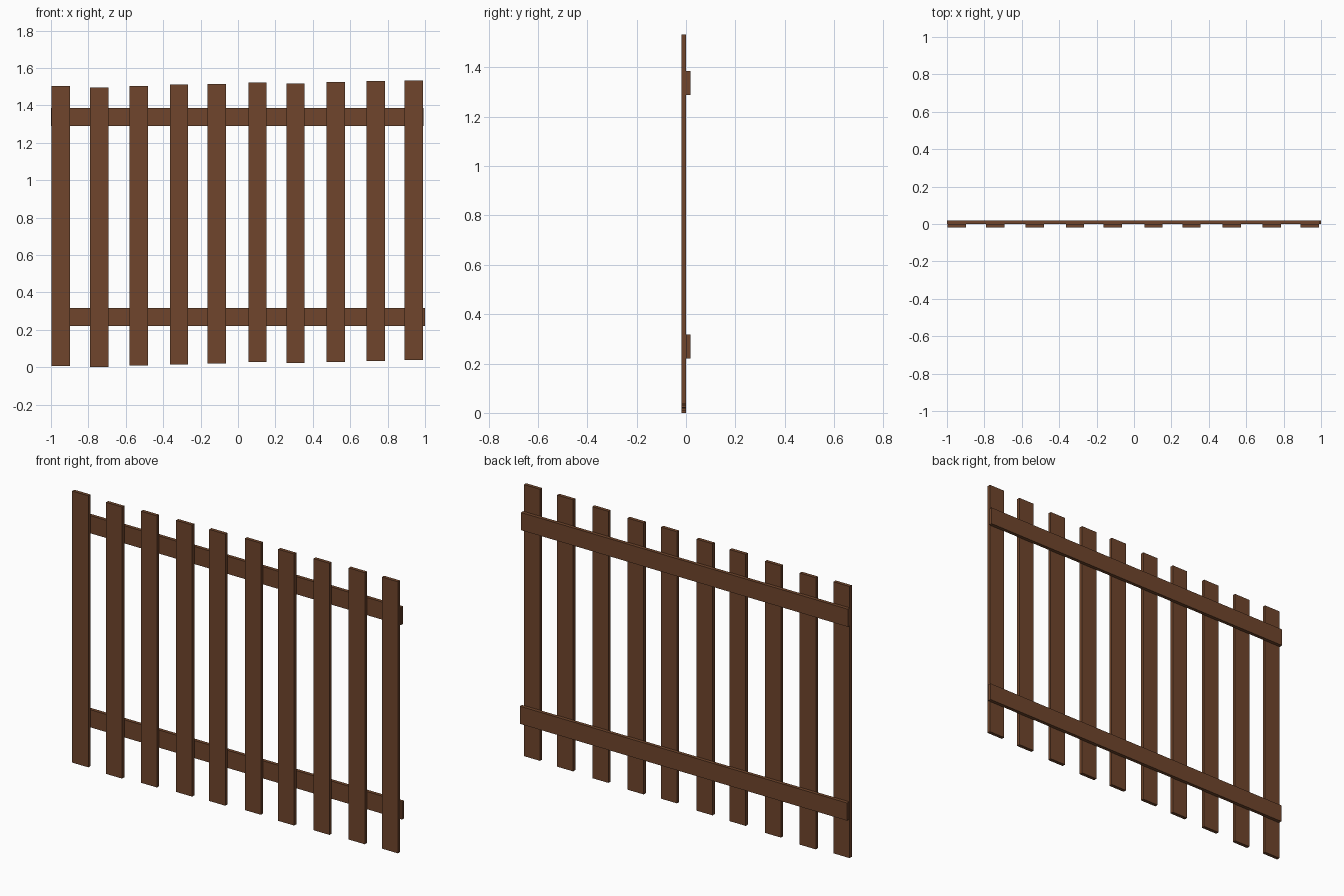
import bpy

if "Cube" in bpy.data.objects:
    bpy.data.objects.remove(bpy.data.objects["Cube"])

wood = bpy.data.materials.new("brown_wood")
wood.diffuse_color = (0.16, 0.06, 0.025, 1)
wood.use_nodes = True
wood.node_tree.nodes["Principled BSDF"].inputs["Base Color"].default_value = wood.diffuse_color


def board(name, x0, x1, y0, y1, z0, z1):
    bpy.ops.mesh.primitive_cube_add(
        size=1, location=((x0 + x1) / 2, (y0 + y1) / 2, (z0 + z1) / 2))
    ob = bpy.context.object
    ob.name = name
    ob.scale = (x1 - x0, y1 - y0, z1 - z0)
    bpy.ops.object.transform_apply(location=False, rotation=False, scale=True)
    ob.data.materials.append(wood)


T = 0.019        # board thickness
W = 0.098        # picket width
H = 1.496        # picket height

# Pickets on the front: (centre x, bottom z), slightly uneven
pickets = [(-0.948, 0.007), (-0.742, 0.0), (-0.53, 0.008), (-0.315, 0.015),
           (-0.113, 0.019), (0.104, 0.027), (0.307, 0.022), (0.522, 0.028),
           (0.737, 0.034), (0.939, 0.038)]
for i, (x, z) in enumerate(pickets):
    board(f"picket_{i + 1}", x - W / 2, x + W / 2, -T, 0, z, z + H)

# Horizontal rails on the back
board("upper_rail", -1.0, 0.993, 0, T, 1.289, 1.386)
board("lower_rail", -0.994, 1.0, 0, T, 0.22, 0.317)
